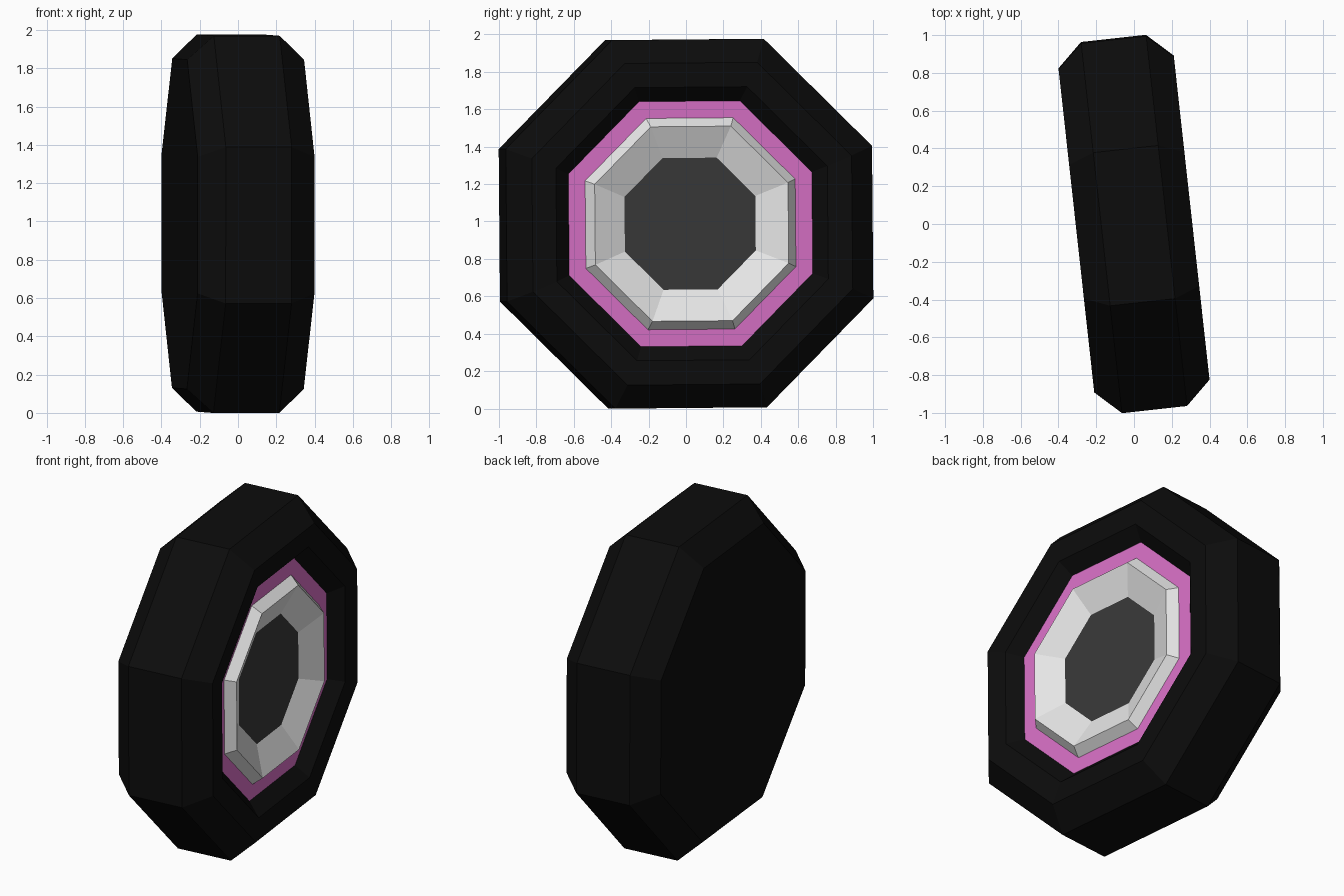
import bpy, bmesh, math
from mathutils import Matrix

if "Cube" in bpy.data.objects:
    bpy.data.objects.remove(bpy.data.objects["Cube"])

SIDES = 8
# wheel is slightly turned about z, with a tiny roll about its own axle
POSE = (Matrix.Translation((0, 0, 0.988)) @ Matrix.Rotation(math.radians(6.3), 4, 'Z')
        @ Matrix.Rotation(math.radians(0.5), 4, 'X'))


def material(name, rgb):
    m = bpy.data.materials.new(name)
    m.diffuse_color = (*rgb, 1)
    m.use_nodes = True
    m.node_tree.nodes["Principled BSDF"].inputs["Base Color"].default_value = m.diffuse_color
    return m


def lathe(name, profile, mat, cap_start=False, cap_end=False):
    """Spin (axle position, flat-side radius) points into eight-sided bands, outward along +x."""
    bm = bmesh.new()
    rings = []
    for x, apothem in profile:
        r = apothem / math.cos(math.pi / SIDES)
        rings.append([bm.verts.new((x, r * math.cos((i + 0.5) * math.tau / SIDES),
                                    r * math.sin((i + 0.5) * math.tau / SIDES)))
                      for i in range(SIDES)])
    for a, b in zip(rings, rings[1:]):
        for i in range(SIDES):
            j = (i + 1) % SIDES
            bm.faces.new((a[i], a[j], b[j], b[i]))
    if cap_start:
        bm.faces.new(rings[0][::-1])
    if cap_end:
        bm.faces.new(rings[-1])
    bm.transform(POSE)
    me = bpy.data.meshes.new(name)
    bm.to_mesh(me)
    bm.free()
    me.materials.append(mat)
    ob = bpy.data.objects.new(name, me)
    bpy.context.collection.objects.link(ob)
    return ob


black = material("tyre_black", (0.0036, 0.0036, 0.0036))
pink = material("pink", (0.68, 0.16, 0.56))
silver = material("silver", (0.8, 0.8, 0.8))
dark = material("dark_grey", (0.04, 0.04, 0.04))

# tyre: closed flat back, bevelled tread, sidewall stepping in to the rim
lathe("tyre", [(-0.307, 0.86), (-0.173, 0.985), (0.173, 0.985), (0.307, 0.86),
               (0.297, 0.73), (0.22, 0.655)], black, cap_start=True)
# flat coloured band around the rim
lathe("wall_stripe", [(0.22, 0.655), (0.22, 0.565)], pink)
# raised rim lip with a dished inside
lathe("rim", [(0.22, 0.565), (0.277, 0.52), (0.2, 0.352)], silver)
# hub plate
lathe("hub", [(0.199, 0.352), (0.2, 0.352)], dark, cap_end=True)
